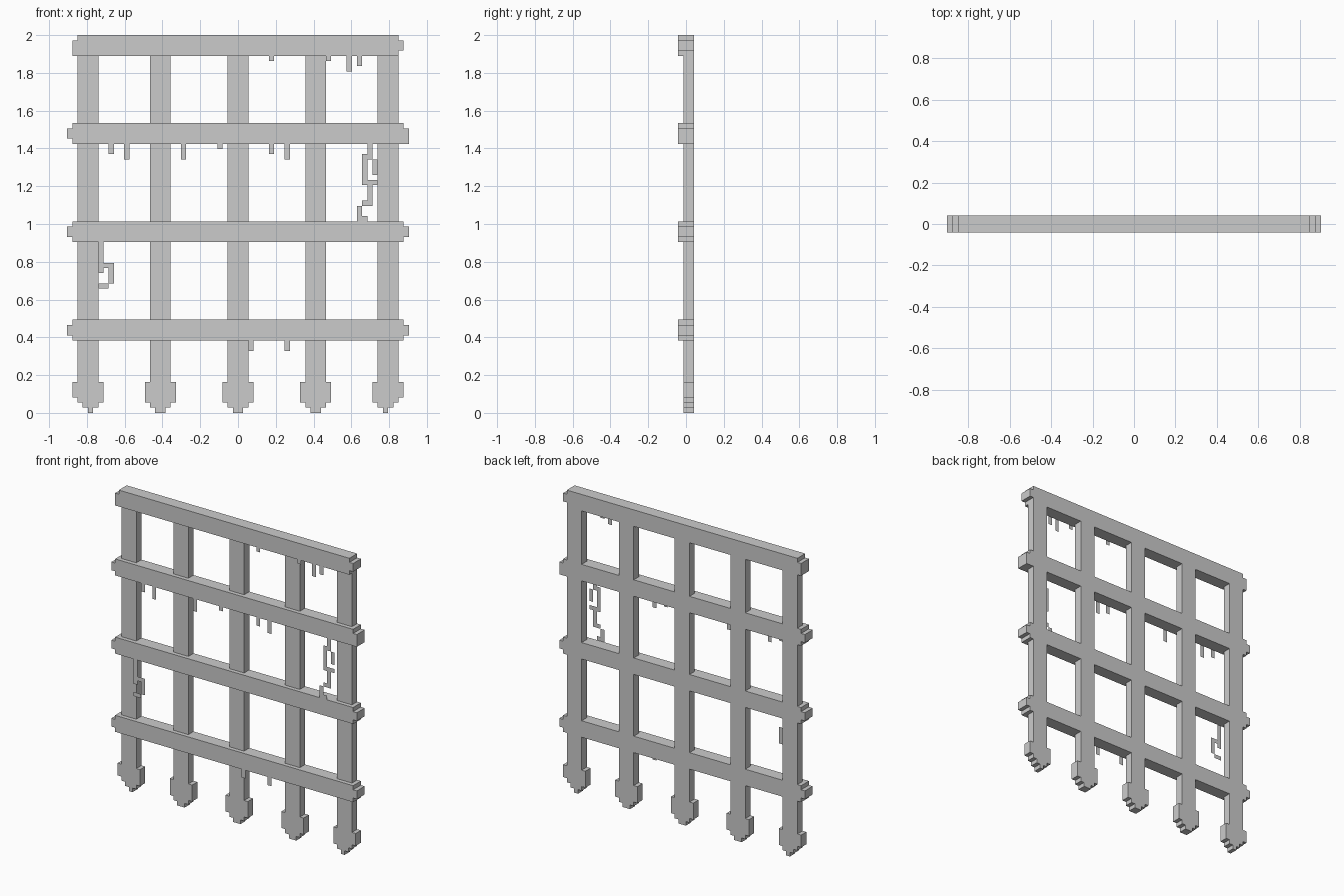
import bpy, bmesh

if "Cube" in bpy.data.objects:
    bpy.data.objects.remove(bpy.data.objects["Cube"])

U = 2 / 73                      # one block of the model's grid
FRONT, MID, BACK = -1.5, -0.5, 1.5


def make_object(name, bm):
    mesh = bpy.data.meshes.new(name)
    bm.to_mesh(mesh)
    bm.free()
    obj = bpy.data.objects.new(name, mesh)
    bpy.context.collection.objects.link(obj)
    return obj


def stepped_slab(name, rows, y0, y1):
    """Extrude a stepped outline given as rows (z0, z1, x0, x1), bottom to top."""
    right = [(r[3], z) for r in rows for z in r[:2]]
    left = [(r[2], z) for r in rows for z in r[:2]]
    outline = list(dict.fromkeys(right + left[::-1]))
    bm = bmesh.new()
    face = bm.faces.new([bm.verts.new((x * U, y0 * U, z * U)) for x, z in outline])
    ext = bmesh.ops.extrude_face_region(bm, geom=[face], use_keep_orig=True)
    verts = [g for g in ext["geom"] if isinstance(g, bmesh.types.BMVert)]
    bmesh.ops.translate(bm, verts=verts, vec=(0, (y1 - y0) * U, 0))
    bmesh.ops.recalc_face_normals(bm, faces=bm.faces)
    return make_object(name, bm)


def flat_strips(name, rects):
    """Paper-thin strips (x0, x1, z0, z1) on the front plane."""
    bm = bmesh.new()
    for x0, x1, z0, z1 in rects:
        corners = [(x0, z0), (x1, z0), (x1, z1), (x0, z1)]
        bm.faces.new([bm.verts.new((x * U, FRONT * U, z * U)) for x, z in corners])
    return make_object(name, bm)


# Horizontal rails with stepped ends
rails = {
    "top_rail": [(69, 70, -32, 31), (70, 72, -32, 32), (72, 73, -31, 31)],
    "upper_rail": [(52, 53, -32, 33), (53, 55, -33, 33), (55, 56, -32, 32)],
    "middle_rail": [(33, 34, -32, 32), (34, 36, -33, 33), (36, 37, -32, 32)],
    "lower_rail": [(14, 15, -32, 32), (15, 17, -33, 33), (17, 18, -32, 32)],
}
for name, rows in rails.items():
    stepped_slab(name, rows, FRONT, BACK)

# Vertical posts between the rails, the lowest piece ending in a spike
inner_spike = [(0, 1, -1, 1), (1, 2, -2, 2), (2, 6, -3, 3), (6, 14, -2, 2)]
outer_spike = [(0, 1, 0, 1), (1, 2, -1, 2), (2, 3, -2, 3), (3, 6, -3, 3), (6, 14, -2, 2)]
outer_spike = [(a, b, -r, -l) for a, b, l, r in outer_spike]
for cx in (-29, -15, 0, 15, 29):
    for z0, z1 in ((18, 33), (37, 52), (56, 69)):
        stepped_slab("post", [(z0, z1, cx - 2, cx + 2)], MID, BACK)
    if abs(cx) == 29:
        # tip sits towards the middle of the gate, outer side cut back more
        rows = [(0, 1, 28, 29), (1, 2, 27, 30), (2, 3, 26, 31), (3, 6, 26, 32), (6, 14, 27, 31)]
        if cx < 0:
            rows = [(a, b, -r, -l) for a, b, l, r in rows]
    else:
        rows = [(a, b, cx + l, cx + r) for a, b, l, r in inner_spike]
    stepped_slab("spiked_post_end", rows, MID, BACK)

# Short hanging moss strips: rail underside -> (x, bottom z)
drips = {
    69: [(6, 68), (17, 68), (21, 66), (23, 67)],
    52: [(-25, 50), (-22, 49), (-11, 49), (-4, 51), (6, 50), (9, 49)],
    14: [(2, 12), (9, 12)],
}
flat_strips("hanging_moss", [(x, x + 1, z, top) for top, d in drips.items() for x, z in d])

# Winding vines
flat_strips("left_vine", [(-27, -26, 27, 33), (-26, -24, 28, 29),
                          (-25, -24, 25, 28), (-27, -25, 24, 25)])
flat_strips("right_vine", [(25, 26, 49, 52), (24, 25, 45, 50), (26, 27, 46, 49),
                           (24, 27, 44, 45), (25, 26, 41, 44), (24, 26, 40, 41),
                           (23, 24, 37, 40), (24, 25, 37, 38)])
